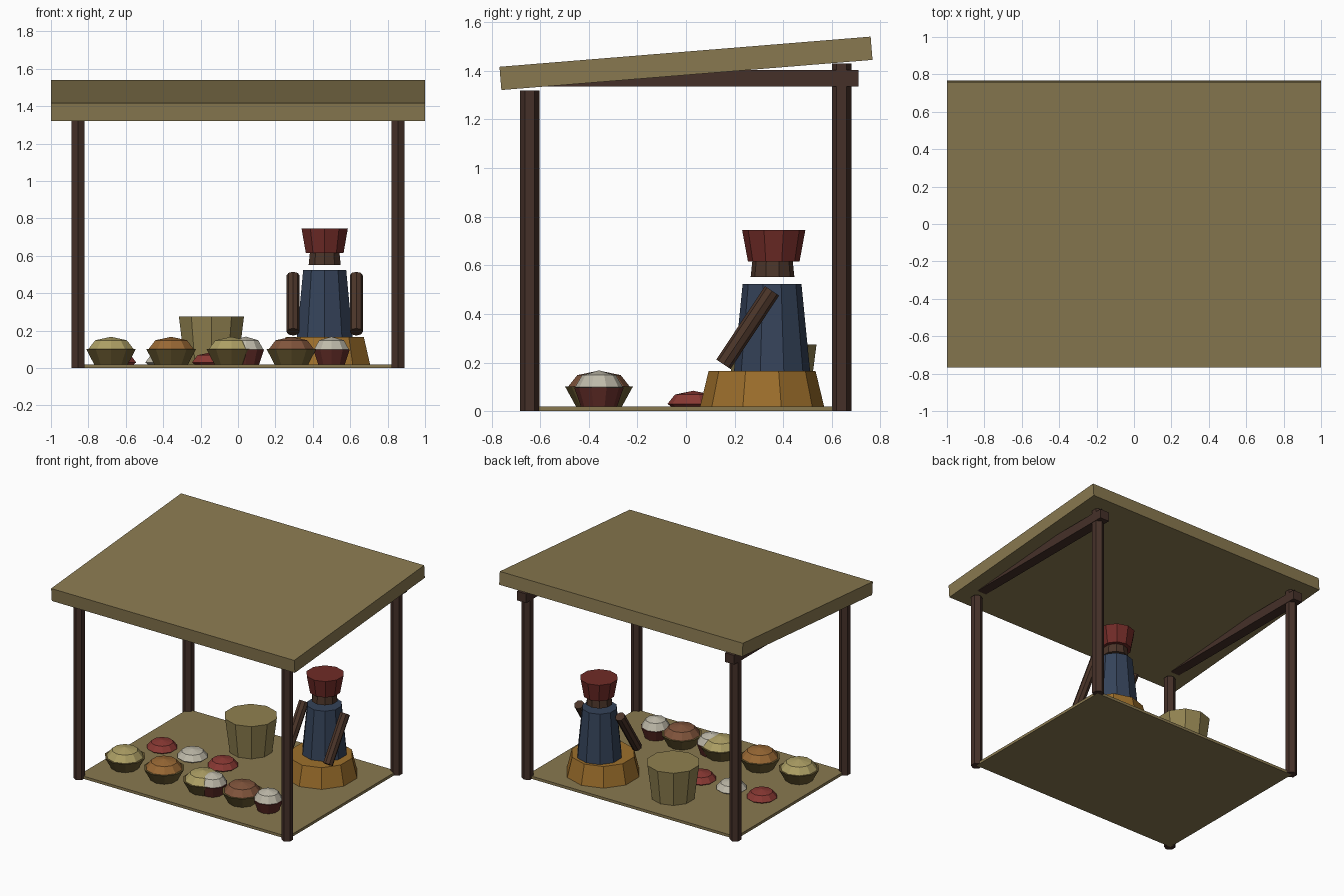
import bpy, bmesh, math
from mathutils import Matrix, Vector

if "Cube" in bpy.data.objects:
    bpy.data.objects.remove(bpy.data.objects["Cube"])


def mat(name, *rgb):
    m = bpy.data.materials.new(name)
    m.diffuse_color = (*rgb, 1)
    m.use_nodes = True
    m.node_tree.nodes["Principled BSDF"].inputs["Base Color"].default_value = m.diffuse_color
    return m


THATCH = mat("thatch", .25, .19, .08)
WOOD = mat("dark_wood", .06, .03, .022)
SKIN = mat("brown", .07, .035, .022)
BLUE = mat("blue_cloth", .035, .055, .10)
OCHRE = mat("ochre_cloth", .34, .16, .025)
HAT = mat("red_cloth", .16, .024, .02)
CLAY = mat("clay", .14, .10, .03)
DARK_RED = mat("dark_red", .12, .025, .02)
CREAM = mat("cream", .42, .35, .13)
AMBER = mat("amber", .32, .14, .035)
RUST = mat("rust", .22, .09, .045)
WHITE = mat("white", .52, .49, .40)
RED = mat("red", .25, .04, .033)
BASKET = mat("basket_weave", .28, .22, .08)


def finish(bm, name, material):
    bmesh.ops.recalc_face_normals(bm, faces=bm.faces)
    me = bpy.data.meshes.new(name)
    bm.to_mesh(me)
    bm.free()
    me.materials.append(material)
    ob = bpy.data.objects.new(name, me)
    bpy.context.collection.objects.link(ob)
    return ob


def box(name, size, loc, material, tilt=0):
    bm = bmesh.new()
    bmesh.ops.create_cube(bm, size=1, matrix=Matrix.Diagonal((*size, 1)))
    ob = finish(bm, name, material)
    ob.location = loc
    ob.rotation_euler.x = tilt
    return ob


def lathe(name, profile, x, y, sides, material):
    """Stack of n-sided rings with a vertex on +y; profile = (radius, z)."""
    bm = bmesh.new()
    rings = []
    for r, z in profile:
        if r == 0:
            rings.append([bm.verts.new((0, 0, z))] * sides)
        else:
            rings.append([bm.verts.new((r * math.sin(2 * math.pi * i / sides),
                                        r * math.cos(2 * math.pi * i / sides), z))
                          for i in range(sides)])
    for a, b in zip(rings, rings[1:]):
        for i in range(sides):
            j = (i + 1) % sides
            bm.faces.new(list(dict.fromkeys((a[i], a[j], b[j], b[i]))))
    for ring, (r, _) in ((rings[0], profile[0]), (rings[-1], profile[-1])):
        if r:
            bm.faces.new(ring)
    ob = finish(bm, name, material)
    ob.location = (x, y, 0)
    return ob


def heap(name, r, z, h, x, y, material):
    """Low dome of goods, slightly tucked in underneath."""
    return lathe(name, [(r * .88, z - .01), (r, z), (r * .71, z + h * .71), (0, z + h)],
                 x, y, 10, material)


# Ground mat and sloping roof
box("ground_mat", (1.72, 1.28, .02), (0, 0, .01), THATCH)
box("roof", (2, 1.532, .096), (0, 0, 1.431), THATCH, math.atan2(.124, 1.527))

# Posts and side beams
for side, x in (("left", -.856), ("right", .856)):
    lathe(f"front_post_{side}", [(.04, 0), (.04, 1.32)], x, -.643, 6, WOOD)
    lathe(f"back_post_{side}", [(.04, 0), (.04, 1.43)], x, .64, 6, WOOD)
    box(f"beam_{side}", (.075, 1.42, .068), (x, 0, 1.369), WOOD)

# Seated seller
SX = .4635
lathe("seller_skirt", [(.255, .02), (.22, .165)], SX, .313, 10, OCHRE)
lathe("seller_torso", [(.157, .16), (.121, .523)], SX, .354, 10, BLUE)
lathe("seller_head", [(.09, .552), (.083, .618)], SX, .356, 10, SKIN)
lathe("seller_hat", [(.106, .615), (.13, .745)], SX, .361, 10, HAT)
top, low = Vector((0, .354, .495)), Vector((0, .154, .193))
axis = top - low
for side, dx in (("left", -.169), ("right", .169)):
    arm = lathe(f"seller_arm_{side}", [(.035, -axis.length / 2), (.035, axis.length / 2)],
                0, 0, 8, SKIN)
    arm.location = (top + low) / 2 + Vector((SX + dx, 0, 0))
    arm.rotation_euler.x = math.atan2(-axis.y, axis.z)

# Storage basket
lathe("basket", [(.15, .02), (.183, .275)], -.142, .354, 10, BASKET)

# Row of filled bowls
for i, goods in enumerate((CREAM, AMBER, CREAM, RUST)):
    x = -.679 + .3215 * i
    lathe(f"bowl_{i + 1}", [(.095, .02), (.14, .102)], x, -.358, 10, CLAY)
    heap(f"bowl_goods_{i + 1}", .126, .102, .065, x, -.358, goods)

# Small red bowls with white goods
for i, x in enumerate((.042, .5)):
    lathe(f"small_bowl_{i + 1}", [(.075, .02), (.102, .098)], x, -.358, 10, DARK_RED)
    heap(f"small_bowl_goods_{i + 1}", .098, .1, .068, x, -.358, WHITE)

# Loose heaps on the mat
for i, goods in enumerate((RED, WHITE, RED)):
    heap(f"mat_goods_{i + 1}", .106, .03, .054, -.645 + .25 * i, .03, goods)
